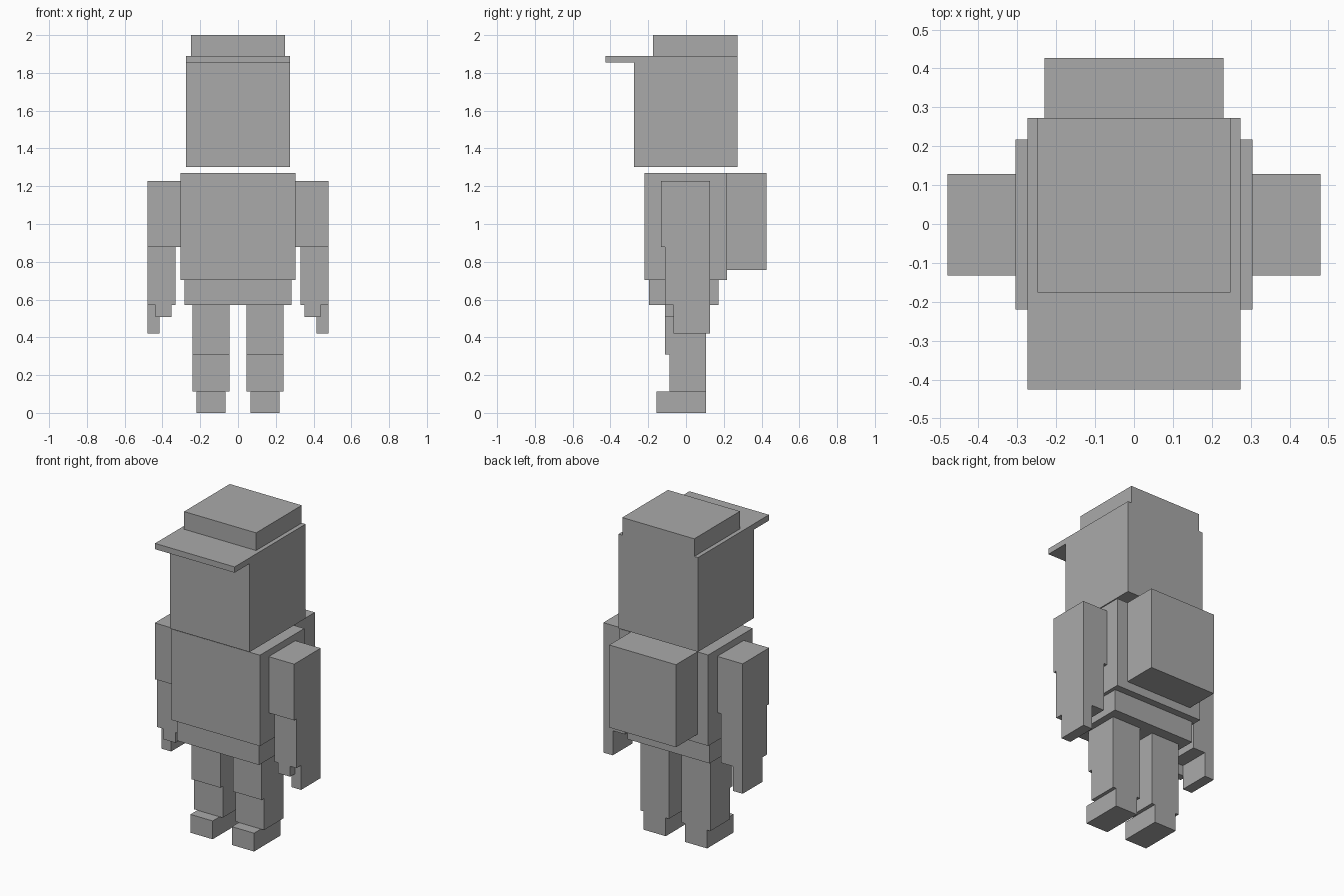
import bpy

grey = bpy.data.materials.new("plain grey")
grey.diffuse_color = (0.4, 0.4, 0.4, 1)


def box(name, x, y, z):
    """Box between (low, high) limits on each axis."""
    bpy.ops.mesh.primitive_cube_add(size=1, location=[sum(a) / 2 for a in (x, y, z)])
    ob = bpy.context.object
    ob.name = name
    ob.scale = [a[1] - a[0] for a in (x, y, z)]
    bpy.ops.object.transform_apply(location=False, rotation=False, scale=True)
    ob.data.materials.append(grey)
    return ob


def pair(name, x, y, z):
    """Matching boxes on the right and left sides."""
    box("right_" + name, x, y, z)
    box("left_" + name, (-x[1], -x[0]), y, z)


# Head, peaked cap
box("head", (-0.274, 0.274), (-0.276, 0.273), (1.303, 1.854))
box("cap_brim", (-0.274, 0.274), (-0.425, 0.273), (1.854, 1.89))
box("cap_crown", (-0.248, 0.248), (-0.176, 0.273), (1.89, 2.0))

# Body and backpack
box("torso", (-0.305, 0.305), (-0.22, 0.217), (0.704, 1.27))
box("hips", (-0.283, 0.283), (-0.197, 0.172), (0.572, 0.704))
box("backpack", (-0.23, 0.23), (0.217, 0.427), (0.756, 1.27))

# Arms and hands
pair("upper_arm", (0.305, 0.48), (-0.133, 0.128), (0.878, 1.228))
pair("forearm", (0.33, 0.48), (-0.111, 0.128), (0.572, 0.878))
pair("fingers", (0.415, 0.48), (-0.065, 0.128), (0.419, 0.572))
pair("thumb", (0.352, 0.437), (-0.111, -0.065), (0.507, 0.572))

# Legs and feet
pair("thigh", (0.044, 0.241), (-0.111, 0.105), (0.31, 0.572))
pair("shin", (0.044, 0.241), (-0.087, 0.105), (0.114, 0.31))
pair("foot", (0.066, 0.219), (-0.155, 0.105), (0.0, 0.114))
